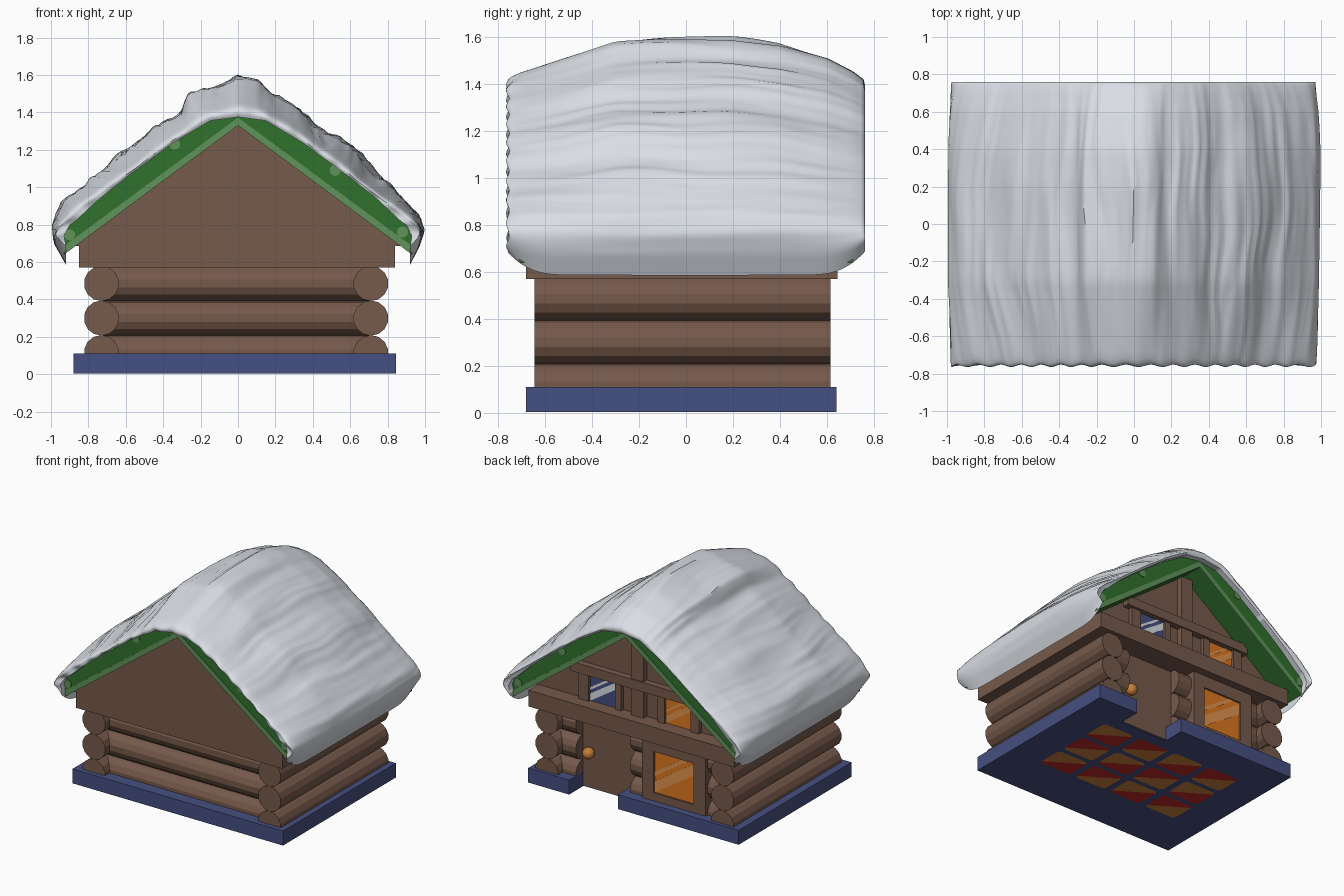
import bpy, bmesh, math
from mathutils import Vector, noise

cube = bpy.data.objects.get("Cube")
if cube:
    bpy.data.objects.remove(cube, do_unlink=True)


def material(name, r, g, b):
    m = bpy.data.materials.new(name)
    m.use_nodes = True
    m.diffuse_color = (r, g, b, 1)
    m.node_tree.nodes["Principled BSDF"].inputs["Base Color"].default_value = (r, g, b, 1)
    return m


SNOW = material("snow", .7, .735, .785)
WOOD = material("brown wood", .18, .1, .07)
BLUE = material("blue", .06, .08, .22)
GREEN = material("dark green", .03, .165, .026)
TRIM = material("light green", .115, .29, .105)
GLASS = material("orange glass", .72, .19, .015)
SHINE = material("pale orange", .74, .29, .075)
AMBER = material("amber", .58, .21, .045)
RED = material("red", .52, .025, .02)


def finish(bm, name, *mats):
    bmesh.ops.recalc_face_normals(bm, faces=bm.faces)
    mesh = bpy.data.meshes.new(name)
    bm.to_mesh(mesh)
    bm.free()
    for m in mats:
        mesh.materials.append(m)
    obj = bpy.data.objects.new(name, mesh)
    bpy.context.collection.objects.link(obj)
    return obj


def prism(name, profile, lo, hi, mat, axis="y"):
    """Extrude a flat outline along y (outline in x, z) or z (outline in x, y)."""
    bm = bmesh.new()
    place = (lambda a, b: (a, lo, b)) if axis == "y" else (lambda a, b: (a, b, lo))
    face = bm.faces.new([bm.verts.new(place(a, b)) for a, b in profile])
    new = bmesh.ops.extrude_face_region(bm, geom=[face])["geom"]
    step = Vector((0, hi - lo, 0)) if axis == "y" else Vector((0, 0, hi - lo))
    bmesh.ops.translate(bm, vec=step, verts=[v for v in new if isinstance(v, bmesh.types.BMVert)])
    return finish(bm, name, mat)


def box(name, x0, x1, y0, y1, z0, z1, mat=WOOD):
    return prism(name, [(x0, z0), (x1, z0), (x1, z1), (x0, z1)], y0, y1, mat)


def log(name, start, end, radius=.094):
    bm = bmesh.new()
    start, end = Vector(start), Vector(end)
    bmesh.ops.create_cone(bm, cap_ends=True, segments=14, radius1=radius, radius2=radius,
                          depth=(end - start).length)
    turn = (end - start).to_track_quat("Z", "Y").to_matrix()
    bmesh.ops.rotate(bm, matrix=turn, verts=bm.verts)
    bmesh.ops.translate(bm, vec=(start + end) / 2, verts=bm.verts)
    return finish(bm, name, WOOD)


def resample(points, n):
    """n + 1 evenly spaced points along a polyline."""
    pts = [Vector(p) for p in points]
    dist = [0]
    for a, b in zip(pts, pts[1:]):
        dist.append(dist[-1] + (b - a).length)
    out, k = [], 0
    for i in range(n + 1):
        d = dist[-1] * i / n
        while k < len(pts) - 2 and d > dist[k + 1]:
            k += 1
        out.append(pts[k].lerp(pts[k + 1], (d - dist[k]) / (dist[k + 1] - dist[k])))
    return out


# Base with a notch at the doorway
prism("base", [(-.88, -.68), (.845, -.68), (.845, .64), (.51, .64), (.51, .47),
               (.11, .47), (.11, .64), (-.88, .64)], .003, .11, BLUE, "z")

# Two-coloured floor tiles with clipped corners on the underside
bm = bmesh.new()
w, h, c = .265, .205, .02
outline = [(c, 0), (w - c, 0), (w, c), (w, h - c), (w - c, h), (c, h), (0, h - c), (0, c)]
for i in range(4):
    for j in range(3):
        x, y = -.62 + .315 * i, -.31 + .245 * j
        ring = [bm.verts.new((x + a, y + b, 0)) for a, b in outline]
        for k, ids in enumerate(((2, 3, 4, 5, 6), (6, 7, 0, 1, 2))):
            bm.faces.new([ring[n] for n in ids]).material_index = (k + i + j) % 2
finish(bm, "floor_tiles", RED, AMBER)

# Log walls
for z in (.115, .3, .485):
    for x in (-.73, .71):
        log("side_log", (x, -.645, z), (x, .615, z))
    log("front_log", (-.73, -.5, z), (.71, -.5, z))
    log("back_log", (-.73, .47, z), (.065, .47, z))
    log("back_log_short", (.51, .47, z), (.71, .47, z))

# Door and knob
box("door", .06, .52, .44, .475, .01, .6)
bm = bmesh.new()
bmesh.ops.create_uvsphere(bm, u_segments=16, v_segments=10, radius=.042)
bmesh.ops.translate(bm, vec=(.445, .505, .275), verts=bm.verts)
knob = finish(bm, "door_knob", AMBER)


# Windows: pane plus a wide and a narrow slanted reflection
def pane(name, x0, x1, y, z0, z1, mat, streak):
    box(name, x0, x1, y - .03, y, z0, z1, mat)
    wide = [(1, 0), (1, .27), (0, .97), (0, .7)]
    narrow = [(1, .4), (1, .5), (.286, 1), (.143, 1)]
    for shape in (wide, narrow):
        prism(name + "_reflection", [(x0 + (x1 - x0) * a, z0 + (z1 - z0) * b) for a, b in shape],
              y - .002, y + .003, streak)


pane("large_window", -.47, -.145, .572, .17, .475, GLASS, SHINE)
for x0, x1 in ((-.57, -.47), (-.145, -.05)):
    box("window_post", x0, x1, .47, .585, .11, .58)
for z0, z1 in ((.11, .17), (.475, .58)):
    box("window_rail", -.48, -.13, .47, .585, z0, z1)
pane("left_attic_window", .19, .405, .54, .69, .89, BLUE, SNOW)
pane("right_attic_window", -.43, -.215, .54, .69, .89, GLASS, SHINE)

# Beam layer, gable body and attic timbers
box("wall_plate", -.85, .84, -.68, .645, .57, .69)
prism("gable", [(-.87, .685), (.87, .685), (0, 1.335)], -.68, .53, WOOD)
box("attic_beam", -.54, .54, .51, .58, .89, .96)
box("attic_centre_post", -.05, .05, .51, .57, .69, 1.3)
for x0, x1 in ((.405, .49), (.14, .19), (-.215, -.16), (-.5, -.43)):
    box("attic_post", x0, x1, .51, .56, .69, .9)

# Green roof with pale edge trim and scallops
half = [(.93, .72), (.9, .79), (.75, .93), (.6, 1.05), (.35, 1.235), (.15, 1.355)]
crown = [(-x, z) for x, z in half] + [(0, 1.375)] + [(x, z) for x, z in reversed(half)]
prism("roof", [(x, z + .015) for x, z in crown] + [(.93, .64), (0, 1.33), (-.93, .64)],
      -.705, .705, GREEN)
for y in (-.71, .702):
    prism("roof_trim", [(-.93, .64), (0, 1.33), (.93, .64), (.93, .685), (0, 1.372), (-.93, .685)],
          y, y + .008, TRIM)
    for x, z in ((-.9, .745), (-.34, 1.23), (.52, 1.09), (.88, .76)):
        ring = [(x + .03 * math.cos(a * math.pi / 6), z + .03 * math.sin(a * math.pi / 6))
                for a in range(12)]
        prism("roof_scallop", ring, y, y + .008, TRIM)

# Snow blanket: ridged cross-section swelling from the gable edges to the middle
outer = [(-.92, .585), (-.985, .7), (-1, .8), (-.94, .93), (-.8, 1.04), (-.68, 1.14), (-.5, 1.28),
         (-.38, 1.38), (-.31, 1.41), (-.27, 1.51), (-.1, 1.56), (0, 1.595), (.1, 1.58), (.17, 1.51),
         (.3, 1.45), (.42, 1.34), (.55, 1.27), (.68, 1.14), (.8, 1.02), (.9, .93), (.98, .85),
         (1, .77), (.97, .68), (.92, .585)]
swell = [(-.75, 0), (-.76, .12), (-.745, .24), (-.7, .34), (-.5, .65), (-.3, .95), (-.1, 1), (.2, 1),
         (.4, .9), (.6, .63), (.71, .36), (.755, .2), (.76, .1), (.75, 0)]
N, M = 150, 56
top = resample(outer, N)
low = resample([(-.92, .65)] + crown + [(.92, .65)], N)
bm = bmesh.new()
rows = []
for y, w in resample(swell, M):
    row = []
    for i in range(N + 1):
        s = abs(2 * i / N - 1)
        f = max(w, 0) ** (1 - .95 * min(1, s * 1.1) ** 5)
        # The cross-section drifts sideways so that ridges wander and fade
        drift = 3 * noise.noise((y * 2.2, i * .05, 7)) * (1 - s ** 4)
        j = min(max(i + drift, 0), N - .001)
        p = low[i].lerp(top[int(j)].lerp(top[int(j) + 1], j % 1), f)
        ridge = (noise.noise((i * .12, y * 1.3 + i * .02, 3)) * .03
                 + abs(noise.noise((i * .3, y * 1.1 - i * .015, 9))) * .025 - .012)
        out = Vector((p.x * .6, 1)).normalized() * ridge * f * (1 - s ** 6)
        lift = .1 * max(0, (abs(y) - .5) / .26) ** 3 * max(0, s - .85) / .15
        wave = .006 * math.sin(i * .8) * max(0, -y - .65) / .1
        row.append(bm.verts.new((p.x + out.x, y + wave, p.y + out.y + lift * (.4 + .6 * f))))
    rows.append(row)
for a, b in zip(rows, rows[1:]):
    for i in range(N):
        bm.faces.new((a[i], a[i + 1], b[i + 1], b[i]))
for i in range(N):
    bm.faces.new((rows[0][i], rows[-1][i], rows[-1][i + 1], rows[0][i + 1]))
for i in (0, N):
    bm.faces.new([r[i] for r in rows])
snow = finish(bm, "snow_cover", SNOW)

# Smooth shading on the rounded parts
bpy.ops.object.select_all(action="DESELECT")
for obj in (snow, knob):
    obj.select_set(True)
bpy.context.view_layer.objects.active = snow
bpy.ops.object.shade_smooth_by_angle(angle=math.radians(50))
